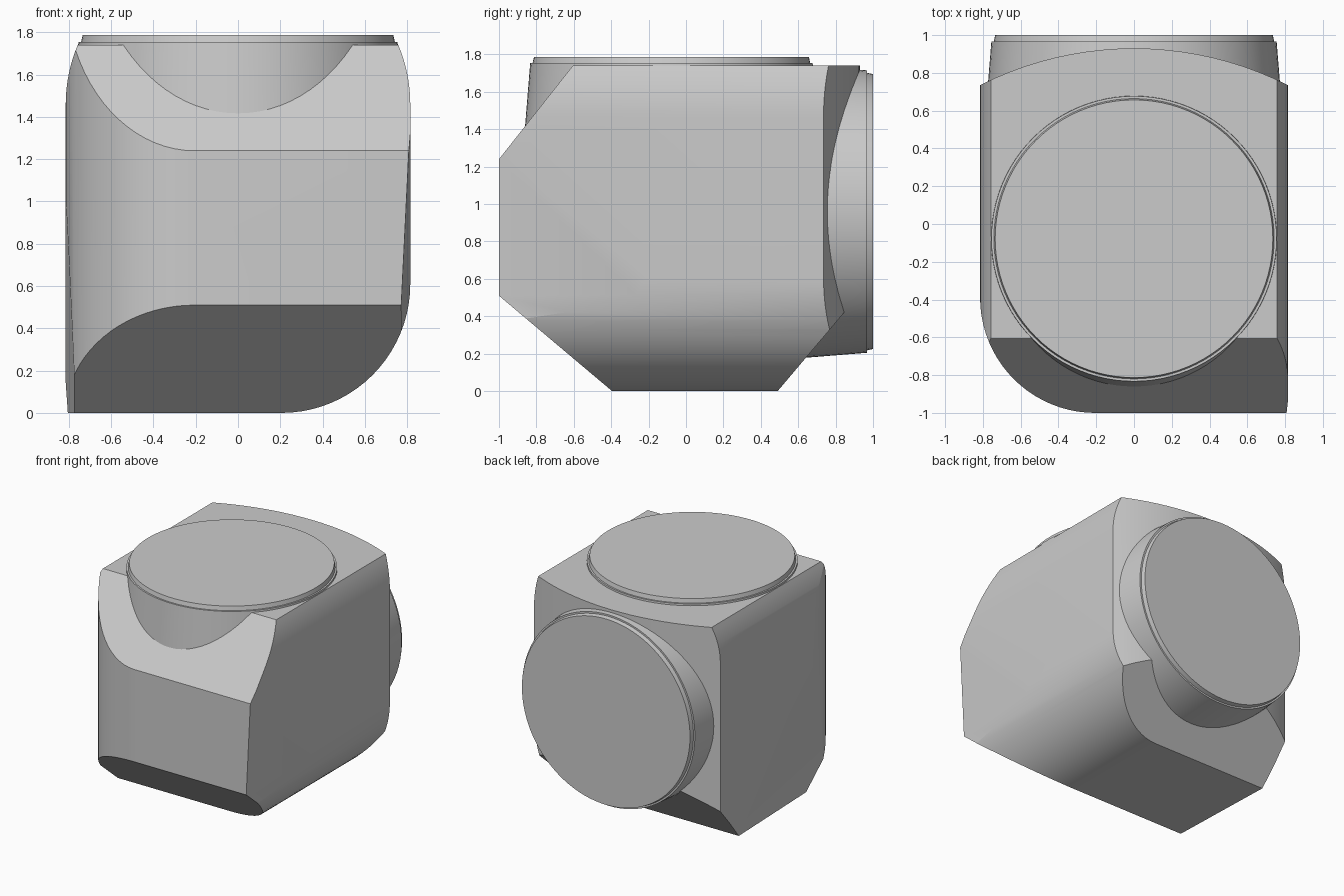
import bpy, bmesh, math
from mathutils import Vector, Matrix

cube = bpy.data.objects.get("Cube")
if cube:
    bpy.data.objects.remove(cube, do_unlink=True)

grey = bpy.data.materials.new("plain grey")
grey.use_nodes = True
colour = (0.6, 0.6, 0.6, 1)
grey.diffuse_color = colour
grey.node_tree.nodes["Principled BSDF"].inputs["Base Color"].default_value = colour


def make_object(name, bm):
    bmesh.ops.recalc_face_normals(bm, faces=bm.faces)
    mesh = bpy.data.meshes.new(name)
    bm.to_mesh(mesh)
    bm.free()
    mesh.materials.append(grey)
    obj = bpy.data.objects.new(name, mesh)
    bpy.context.collection.objects.link(obj)
    return obj


def arc(cx, cy, r, start, end, steps=20):
    angles = [math.radians(start + (end - start) * i / steps) for i in range(steps + 1)]
    return [(cx + r * math.cos(a), cy + r * math.sin(a)) for a in angles]


def prism(name, profile, place, low, high):
    """Extrude a closed 2D profile; place(u, v, depth) gives the 3D point."""
    bm = bmesh.new()
    rings = [[bm.verts.new(place(u, v, d)) for u, v in profile] for d in (low, high)]
    for ring in rings:
        bm.faces.new(ring)
    n = len(profile)
    for i in range(n):
        j = (i + 1) % n
        bm.faces.new((rings[0][i], rings[0][j], rings[1][j], rings[1][i]))
    return make_object(name, bm)


def lathe(name, profile, matrix, segments=96):
    """Spin (radius, height) points about z and close both ends."""
    bm = bmesh.new()
    rings = []
    for r, h in profile:
        turn = [math.tau * i / segments for i in range(segments)]
        rings.append([bm.verts.new((r * math.cos(a), r * math.sin(a), h)) for a in turn])
    for a, b in zip(rings, rings[1:]):
        for i in range(segments):
            j = (i + 1) % segments
            bm.faces.new((a[i], a[j], b[j], b[i]))
    bm.faces.new(rings[0])
    bm.faces.new(rings[-1])
    bm.transform(matrix)
    return make_object(name, bm)


def smooth(obj):
    bpy.ops.object.select_all(action='DESELECT')
    obj.select_set(True)
    bpy.context.view_layer.objects.active = obj
    bpy.ops.object.shade_smooth_by_angle(angle=math.radians(15))


W = 0.815

# Plan outline: rounded front right corner and bowed back
back_angle = math.degrees(math.asin(W / 1.8))
plan = (arc(-0.205, -0.39, 0.61, 180, 270) + [(W, -1)]
        + arc(0, -0.87, 1.8, 90 - back_angle, 90 + back_angle))
body = prism("body", plan, lambda u, v, d: (u, v, d), -0.2, 2)

# Front outline: rounded lower left edge and eased top edges
front = ([(-W, 0)] + arc(0.205, 0.61, 0.61, 270, 360)
         + arc(W - 0.72, 1.46, 0.72, 0, 22.9, 8)
         + arc(0.72 - W, 1.46, 0.72, 157.1, 180, 8))
front_cutter = prism("front_cutter", front, lambda u, v, d: (u, d, v), -2, 2)

# Side outline: sloped front corners and lower back corner
side = [(-1, 0.51), (-0.395, 0), (0.49, 0), (1.29, 0.945),
        (1.29, 1.74), (-0.605, 1.74), (-1, 1.24)]
side_cutter = prism("side_cutter", side, lambda u, v, d: (d, u, v), -2, 2)

bpy.context.view_layer.objects.active = body
for cutter in (front_cutter, side_cutter):
    mod = body.modifiers.new("shape", 'BOOLEAN')
    mod.operation = 'INTERSECT'
    mod.solver = 'EXACT'
    mod.object = cutter
    bpy.ops.object.modifier_apply(modifier=mod.name)
    bpy.data.objects.remove(cutter, do_unlink=True)

# Slight taper of both sides towards the lower front
tapers = [((0.772, -1, 0.51), (0.808, -1, 1.24), (W, -0.2, 0.6)),
          ((-0.775, -0.5, 0.1), (-W, -0.4, 1), (-0.805, 0.49, 0))]
bm = bmesh.new()
bm.from_mesh(body.data)
for points in tapers:
    a, b, c = map(Vector, points)
    normal = (b - a).cross(c - a).normalized()
    if normal.x * a.x < 0:
        normal.negate()
    cut = bmesh.ops.bisect_plane(bm, geom=bm.verts[:] + bm.edges[:] + bm.faces[:],
                                 plane_co=a, plane_no=normal, clear_outer=True)
    rim = [e for e in bm.edges if e.is_boundary]
    bmesh.ops.holes_fill(bm, edges=rim, sides=0)
bmesh.ops.recalc_face_normals(bm, faces=bm.faces)
bm.to_mesh(body.data)
bm.free()
smooth(body)

# Round drafted bosses, each with a slightly smaller cap
boss = [(0.80, -0.555), (0.755, 0), (0.742, 0), (0.735, 0.033)]
smooth(lathe("top_boss", boss, Matrix.Translation((0, -0.078, 1.754))))
smooth(lathe("back_boss", boss,
             Matrix.Translation((0, 0.967, 0.96)) @ Matrix.Rotation(-math.pi / 2, 4, 'X')))
